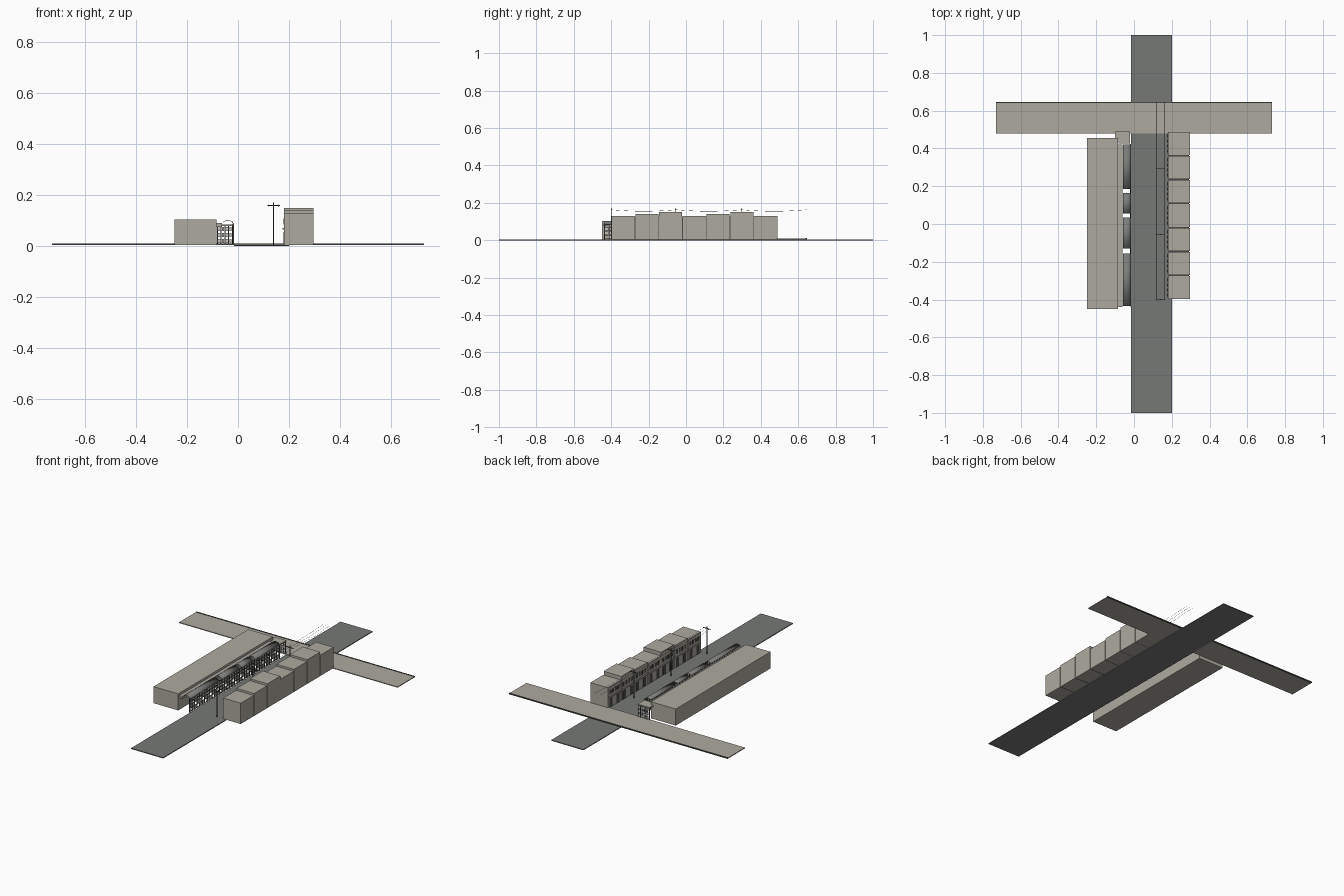
import bpy, bmesh, math

if "Cube" in bpy.data.objects:
    bpy.data.objects.remove(bpy.data.objects["Cube"], do_unlink=True)


def material(name, rgb):
    m = bpy.data.materials.new(name)
    m.use_nodes = True
    m.diffuse_color = (*rgb, 1)
    m.node_tree.nodes["Principled BSDF"].inputs["Base Color"].default_value = (*rgb, 1)
    return m


stone = material("warm grey stone", (0.42, 0.40, 0.35))
asphalt = material("asphalt", (0.18, 0.19, 0.18))
dark = material("dark metal", (0.07, 0.07, 0.065))
roofing = material("grey roofing", (0.2, 0.2, 0.19))
pale = material("pale panel", (0.55, 0.54, 0.5))


def finish(bm, name, mat):
    bmesh.ops.recalc_face_normals(bm, faces=bm.faces)
    mesh = bpy.data.meshes.new(name)
    bm.to_mesh(mesh)
    bm.free()
    mesh.materials.append(mat)
    obj = bpy.data.objects.new(name, mesh)
    bpy.context.collection.objects.link(obj)
    return obj


def boxes(name, mat, extents):
    """One object made of boxes given as (x0, x1, y0, y1, z0, z1)."""
    bm = bmesh.new()
    for x0, x1, y0, y1, z0, z1 in extents:
        verts = bmesh.ops.create_cube(bm, size=1)["verts"]
        bmesh.ops.scale(bm, vec=(x1 - x0, y1 - y0, z1 - z0), verts=verts)
        bmesh.ops.translate(bm, vec=((x0 + x1) / 2, (y0 + y1) / 2, (z0 + z1) / 2), verts=verts)
    return finish(bm, name, mat)


def steps(start, end, count):
    return [start + (end - start) * i / count for i in range(count + 1)]


# Roads
boxes("main_road", asphalt, [(-0.015, 0.2, -1, 1, 0, 0.005)])
boxes("cross_street", stone, [(-0.73, 0.73, 0.48, 0.64, 0.004, 0.009)])
boxes("street_kerb", dark, [(-0.73, 0.73, 0.64, 0.646, 0.004, 0.011)])

# Long hall with a ledge on the street side
boxes("long_hall", stone, [(-0.25, -0.085, -0.45, 0.455, 0.004, 0.104)])
boxes("hall_ledge", stone, [(-0.085, -0.062, -0.44, 0.42, 0.076, 0.09)])

# Arcade: broken vaulted canopy over a street screen
segments = [(-0.435, -0.155), (-0.13, 0.035), (0.055, 0.165), (0.185, 0.42)]
outer = [(-0.04 + 0.024 * math.cos(a), 0.084 + 0.018 * math.sin(a))
         for a in steps(0, math.pi * 0.8, 8)]
for i, (y0, y1) in enumerate(segments):
    bm = bmesh.new()
    rows = [[bm.verts.new((x, y, z)) for x, z in outer] for y in (y0, y1)]
    for k in range(len(outer) - 1):
        bm.faces.new((rows[0][k], rows[0][k + 1], rows[1][k + 1], rows[1][k]))
    canopy = finish(bm, f"arcade_canopy_{i + 1}", roofing)
    solid = canopy.modifiers.new("thickness", "SOLIDIFY")
    solid.thickness = 0.002
    for p in canopy.data.polygons:
        p.use_smooth = True

posts, rails, panels = [], [], []
ys = steps(-0.435, 0.42, 36)
for i, y in enumerate(ys):
    wide = 0.005 if i % 4 == 0 else 0.002
    posts.append((-0.022, -0.016, y - wide / 2, y + wide / 2, 0.004, 0.088))
for z in (0.008, 0.028, 0.05, 0.068, 0.084):
    rails.append((-0.021, -0.017, -0.435, 0.42, z - 0.0015, z + 0.0015))
for i, (a, b) in enumerate(zip(ys, ys[1:])):
    for k, (z0, z1) in enumerate([(0.009, 0.027), (0.03, 0.048), (0.052, 0.066), (0.07, 0.083)]):
        if (i + k) % 3:
            panels.append((-0.02, -0.018, a + 0.003, b - 0.003, z0, z1))
boxes("arcade_posts", dark, posts)
boxes("arcade_rails", dark, rails)
boxes("arcade_panels", pale, panels)

# Lattice porch at the far end
boxes("porch_roof", stone, [(-0.1, -0.02, 0.455, 0.49, 0.08, 0.086),
                            (-0.083, -0.02, 0.425, 0.455, 0.08, 0.086)])
boxes("porch_posts", dark, [(x - 0.002, x + 0.002, 0.484, 0.488, 0.004, 0.08)
                            for x in steps(-0.096, -0.022, 5)])
boxes("porch_panels", pale, [(x + 0.003, x + 0.012, 0.485, 0.487, z, z + 0.016)
                             for x in steps(-0.096, -0.037, 4) for z in (0.012, 0.036, 0.06)])

# Stepped terrace of houses with windows, doors and small awnings
edges = steps(-0.4, 0.49, 7)
heights = [0.13, 0.14, 0.15]
windows, doors, awnings = [], [], []
for i, (a, b) in enumerate(zip(edges, edges[1:])):
    top = heights[i % 3]
    boxes(f"house_{i + 1}", stone, [(0.18, 0.297, a + 0.002, b - 0.002, 0.004, top)])
    for y in steps(a + 0.024, b - 0.024, 3):
        windows.append((0.1785, 0.181, y - 0.008, y + 0.008, 0.085, 0.108))
    for y in (a + 0.03, b - 0.03):
        doors.append((0.1785, 0.181, y - 0.014, y + 0.014, 0.006, 0.056))
    awnings.append((0.174, 0.181, a + 0.01, b - 0.01, 0.066, 0.071))
boxes("house_windows", dark, windows)
boxes("house_doors", dark, doors)
boxes("house_awnings", stone, awnings)
boxes("house_party_walls", dark, [(0.186, 0.292, y - 0.003, y + 0.003, 0.004, 0.126)
                                  for y in edges[1:-1]])

# Utility poles with crossarms
poles, arms = [], []
for y in (-0.4, -0.055, 0.295):
    poles.append((0.138, 0.142, y - 0.002, y + 0.002, 0.004, 0.172))
    arms.append((0.116, 0.164, y - 0.0015, y + 0.0015, 0.158, 0.162))
boxes("utility_poles", dark, poles)
boxes("pole_crossarms", dark, arms)

# Sagging overhead wires
for i, x in enumerate((0.12, 0.14, 0.16)):
    curve = bpy.data.curves.new(f"overhead_wire_{i + 1}", "CURVE")
    curve.dimensions = "3D"
    curve.bevel_depth = 0.0006
    curve.bevel_resolution = 0
    spline = curve.splines.new("POLY")
    n = 24
    spline.points.add(n)
    for k, t in enumerate(steps(0, 3, n)):
        sag = 0.008 * math.sin(math.pi * (t % 1))
        spline.points[k].co = (x, -0.4 + 0.348 * t, 0.163 - sag, 1)
    curve.materials.append(dark)
    bpy.context.collection.objects.link(bpy.data.objects.new(curve.name, curve))
